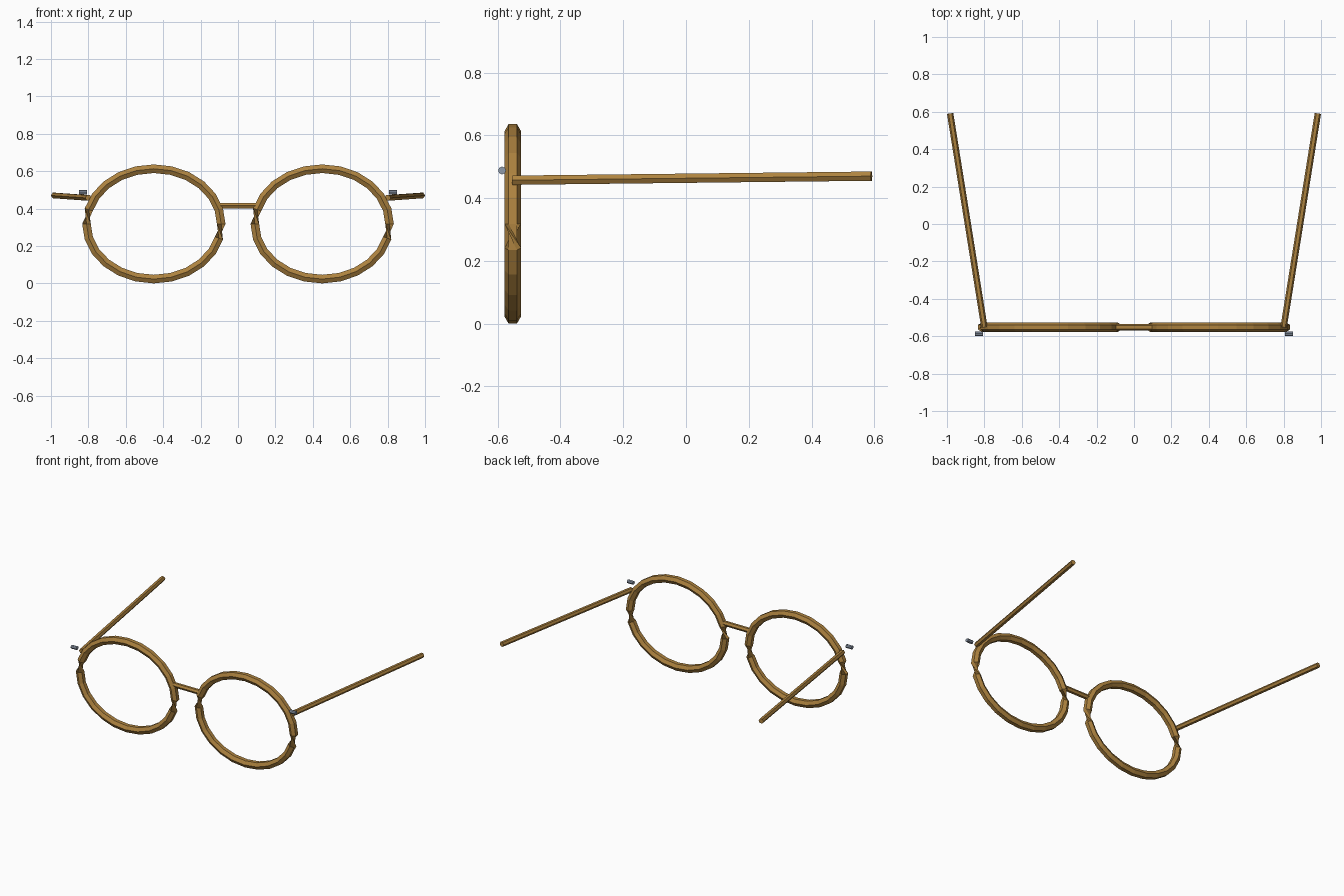
import bpy, bmesh, math
from mathutils import Vector

if "Cube" in bpy.data.objects:
    bpy.data.objects.remove(bpy.data.objects["Cube"])


def material(name, color):
    m = bpy.data.materials.new(name)
    m.diffuse_color = (*color, 1)
    m.use_nodes = True
    m.node_tree.nodes["Principled BSDF"].inputs["Base Color"].default_value = m.diffuse_color
    return m


BROWN = material("warm_brown", (0.42, 0.225, 0.05))
STEEL = material("blue_grey", (0.27, 0.32, 0.40))
FRONT_Y = -0.552


def section(bm, centre, a, b, radius, sides):
    """One polygon cross-section spanned by the unit axes a and b."""
    return [bm.verts.new(centre + radius * (math.cos(t) * a + math.sin(t) * b))
            for t in (2 * math.pi * k / sides for k in range(sides))]


def bridge_sections(bm, r0, r1):
    n = len(r0)
    for k in range(n):
        bm.faces.new((r0[k], r0[(k + 1) % n], r1[(k + 1) % n], r1[k]))


def finish(bm, name, mat):
    bmesh.ops.recalc_face_normals(bm, faces=bm.faces)
    me = bpy.data.meshes.new(name)
    bm.to_mesh(me)
    bm.free()
    me.materials.append(mat)
    ob = bpy.data.objects.new(name, me)
    bpy.context.collection.objects.link(ob)


def rod(name, start, end, radius, sides, mat):
    """Straight capped rod with corners pointing sideways."""
    start, end = Vector(start), Vector(end)
    d = (end - start).normalized()
    side = d.cross(Vector((0, 0, 1))).normalized()
    up = side.cross(d)
    bm = bmesh.new()
    r0 = section(bm, start, side, up, radius, sides)
    r1 = section(bm, end, side, up, radius, sides)
    bridge_sections(bm, r0, r1)
    bm.faces.new(r0)
    bm.faces.new(r1)
    finish(bm, name, mat)


def rim(name, cx, cz=0.318, rx=0.36, rz=0.295, steps=24):
    """Oval hexagonal tube; its section flips on the lower half, pinching the sides."""
    bm = bmesh.new()
    rings = []
    for i in range(steps):
        t = 2 * math.pi * i / steps
        out = Vector((math.cos(t) / rx, 0, math.sin(t) / rz)).normalized()
        flip = 1 if i < steps // 2 else -1
        centre = Vector((cx + rx * math.cos(t), FRONT_Y, cz + rz * math.sin(t)))
        rings.append(section(bm, centre, Vector((0, flip, 0)), out * flip, 0.0265, 6))
    for i in range(steps):
        bridge_sections(bm, rings[i], rings[(i + 1) % steps])
    finish(bm, name, BROWN)


# Parts on each side: rim, temple arm, hinge pin
for label, s in (("left", -1), ("right", 1)):
    rim(label + "_rim", 0.45 * s)
    rod(label + "_temple", (0.8 * s, FRONT_Y, 0.457), (0.983 * s, 0.591, 0.47),
        0.017, 6, BROWN)
    rod(label + "_hinge_pin", (0.807 * s, -0.586, 0.488), (0.85 * s, -0.586, 0.488),
        0.0125, 8, STEEL)

# Nose bridge
rod("nose_bridge", (-0.1, FRONT_Y, 0.416), (0.1, FRONT_Y, 0.416), 0.017, 6, BROWN)
